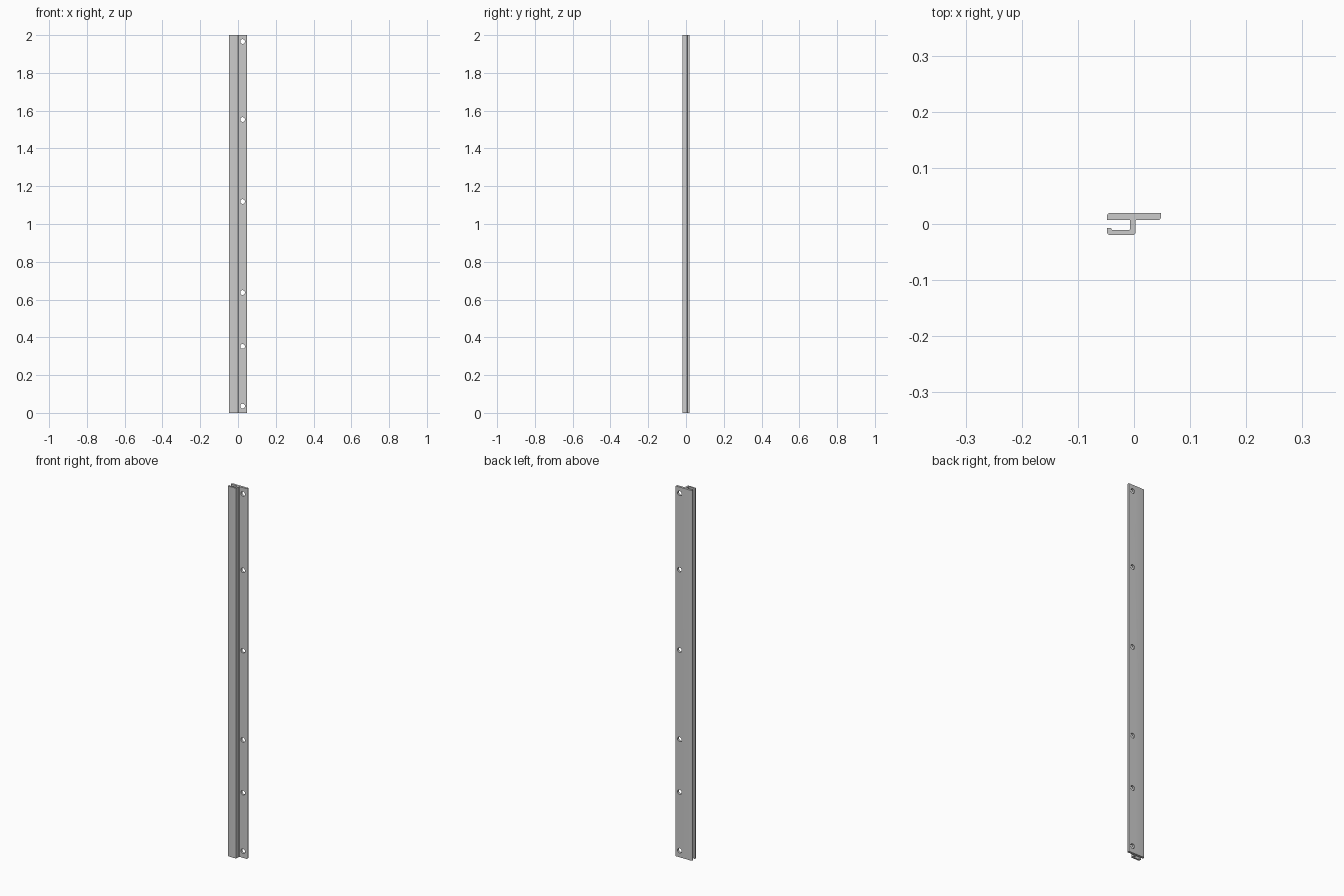
import bpy, bmesh, math
from mathutils import Vector

if "Cube" in bpy.data.objects:
    bpy.data.objects.remove(bpy.data.objects["Cube"])

LENGTH = 2.0
HOLE_X, HOLE_R = 0.0245, 0.0125
HOLE_Z = (0.036, 0.352, 0.637, 1.119, 1.553, 1.966)

# Cross-section corners: x, y, corner radius
SECTION = [
    (-0.048, 0.0195, 0.005), (-0.048, 0.0068, 0.0008),
    (-0.039, 0.0075, 0.0), (-0.0075, 0.0075, 0.001),
    (-0.0075, -0.0105, 0.001), (-0.039, -0.0105, 0.002),
    (-0.041, -0.0073, 0.001), (-0.048, -0.0068, 0.0008),
    (-0.048, -0.0195, 0.005), (0.0025, -0.0195, 0.004),
    (0.0025, 0.007, 0.002), (0.048, 0.007, 0.005),
    (0.048, 0.0195, 0.0),
]


def rounded(points, steps=5):
    """Replace each corner by a tangent arc of the given radius."""
    out = []
    for i, (x, y, r) in enumerate(points):
        p = Vector((x, y))
        if r == 0:
            out.append(p)
            continue
        a = (Vector(points[i - 1][:2]) - p).normalized()
        b = (Vector(points[(i + 1) % len(points)][:2]) - p).normalized()
        half = a.angle(b) / 2
        centre = p + (a + b).normalized() * (r / math.sin(half))
        reach = r / math.tan(half)
        start, end = p + a * reach - centre, p + b * reach - centre
        turn = start.angle_signed(end)
        for k in range(steps + 1):
            t = -turn * k / steps
            c, s = math.cos(t), math.sin(t)
            out.append(centre + Vector((start.x * c - start.y * s, start.x * s + start.y * c)))
    return out


def make_object(name, bm):
    bmesh.ops.recalc_face_normals(bm, faces=bm.faces)
    mesh = bpy.data.meshes.new(name)
    bm.to_mesh(mesh)
    bm.free()
    obj = bpy.data.objects.new(name, mesh)
    bpy.context.collection.objects.link(obj)
    return obj


def extrude(bm, points, direction):
    face = bm.faces.new([bm.verts.new(p) for p in points])
    new = bmesh.ops.extrude_face_region(bm, geom=[face])["geom"]
    bmesh.ops.translate(bm, vec=direction, verts=[v for v in new if isinstance(v, bmesh.types.BMVert)])


# Extruded rail with its slot and mounting flange
bm = bmesh.new()
extrude(bm, [(p.x, p.y, 0) for p in rounded(SECTION)], (0, 0, LENGTH))
rail = make_object("slotted_rail", bm)

# Screw hole cutters through the flange
bm = bmesh.new()
for z in HOLE_Z:
    ring = [(HOLE_X + HOLE_R * math.cos(math.tau * k / 32), -0.03,
             z + HOLE_R * math.sin(math.tau * k / 32)) for k in range(32)]
    extrude(bm, ring, (0, 0.06, 0))
cutter = make_object("screw_hole_cutters", bm)
cutter.hide_render = True
cutter.hide_set(True)

cut = rail.modifiers.new("screw_holes", 'BOOLEAN')
cut.operation = 'DIFFERENCE'
cut.solver = 'EXACT'
cut.object = cutter

# Apply the cut, then smooth only the rounded corners
bpy.context.view_layer.objects.active = rail
rail.select_set(True)
bpy.ops.object.modifier_apply(modifier=cut.name)
bpy.data.objects.remove(cutter)
bpy.ops.object.shade_smooth_by_angle(angle=math.radians(30))
